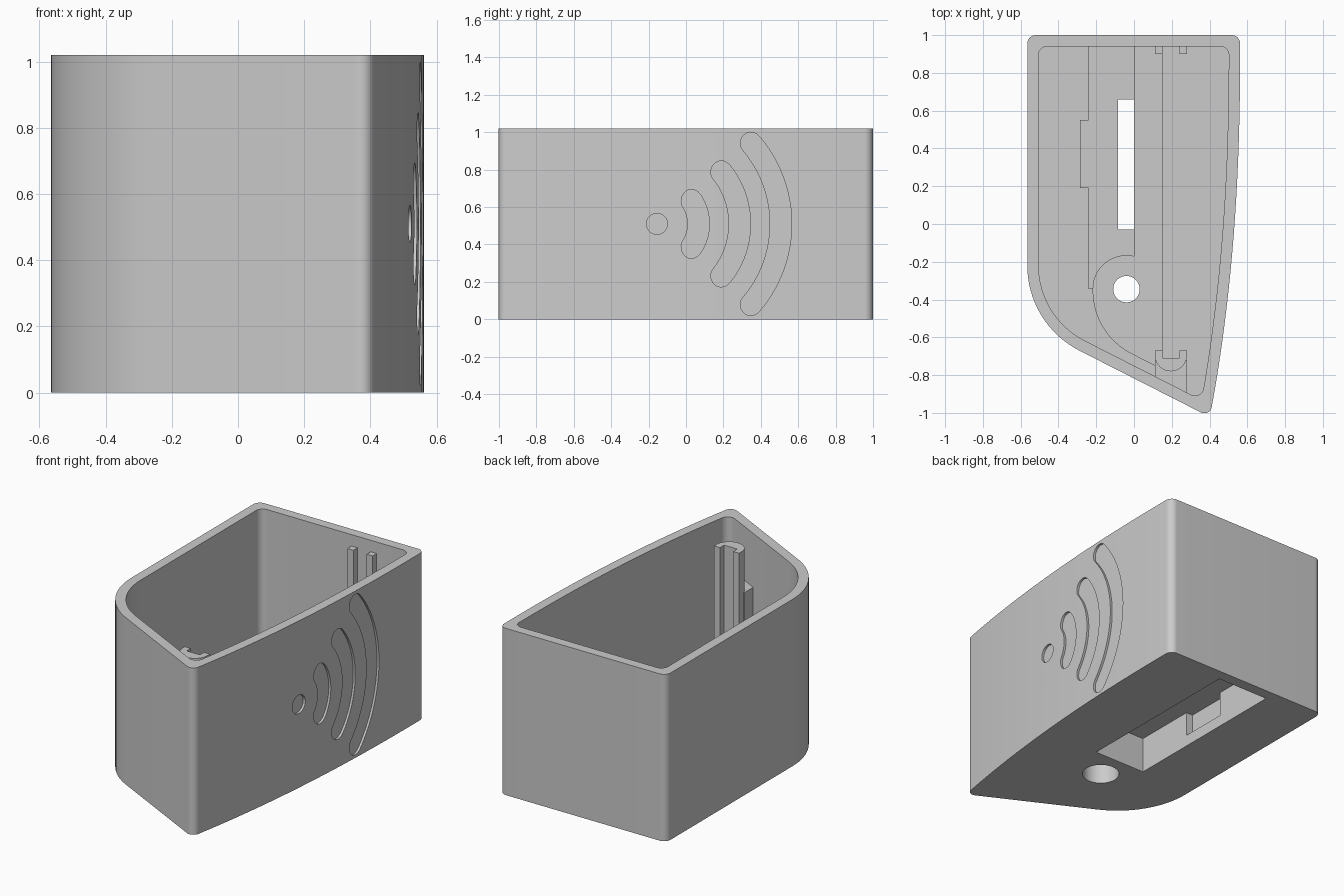
import bpy, bmesh, math
from mathutils import Vector

cube = bpy.data.objects.get("Cube")
if cube:
    bpy.data.objects.remove(cube, do_unlink=True)

grey = bpy.data.materials.new("plain grey")
grey.use_nodes = True
grey.diffuse_color = (0.6, 0.6, 0.6, 1)
grey.node_tree.nodes["Principled BSDF"].inputs["Base Color"].default_value = (0.6, 0.6, 0.6, 1)

HEIGHT, FLOOR, WALL = 1.02, 0.06, 0.06


def make_object(name, bm):
    bmesh.ops.recalc_face_normals(bm, faces=bm.faces)
    mesh = bpy.data.meshes.new(name)
    bm.to_mesh(mesh)
    bm.free()
    mesh.materials.append(grey)
    obj = bpy.data.objects.new(name, mesh)
    bpy.context.collection.objects.link(obj)
    return obj


def prism(name, pts, z0, z1):
    bm = bmesh.new()
    a = [bm.verts.new((x, y, z0)) for x, y in pts]
    b = [bm.verts.new((x, y, z1)) for x, y in pts]
    bm.faces.new(a)
    bm.faces.new(b)
    for i in range(len(a)):
        j = (i + 1) % len(a)
        bm.faces.new((a[i], a[j], b[j], b[i]))
    return make_object(name, bm)


def rect(x0, x1, y0, y1):
    return [(x0, y0), (x1, y0), (x1, y1), (x0, y1)]


def arc(cx, cy, r, a0, a1, n):
    angles = [math.radians(a0 + (a1 - a0) * i / n) for i in range(n + 1)]
    return [(cx + r * math.cos(a), cy + r * math.sin(a)) for a in angles]


def fillet(corners, steps=12):
    """Round each (x, y, radius) corner with a true arc."""
    out = []
    for i, (x, y, r) in enumerate(corners):
        p = Vector((x, y))
        if r == 0:
            out.append((x, y))
            continue
        u = (Vector(corners[i - 1][:2]) - p).normalized()
        v = (Vector(corners[(i + 1) % len(corners)][:2]) - p).normalized()
        half = u.angle(v) / 2
        c = p + (u + v).normalized() * (r / math.sin(half))
        s, e = p + u * (r / math.tan(half)) - c, p + v * (r / math.tan(half)) - c
        a0 = math.atan2(s.y, s.x)
        turn = (math.atan2(e.y, e.x) - a0 + math.pi) % (2 * math.pi) - math.pi
        out += arc(c.x, c.y, r, math.degrees(a0), math.degrees(a0 + turn), steps)
    return out


def inset(corners, d):
    """Move every side of a clockwise loop inwards by d."""
    out = []
    for i, (x, y, r) in enumerate(corners):
        p = Vector((x, y))
        u = (p - Vector(corners[i - 1][:2])).normalized()
        v = (Vector(corners[(i + 1) % len(corners)][:2]) - p).normalized()
        n1, n2 = Vector((u.y, -u.x)), Vector((v.y, -v.x))
        q = p + (n1 + n2) * (d / (1 + n1.dot(n2)))
        out.append((q.x, q.y, max(r - d, 0.045) if r else 0))
    return out


def cut(target, cutter):
    mod = target.modifiers.new("cut", "BOOLEAN")
    mod.operation, mod.solver, mod.object = "DIFFERENCE", "EXACT", cutter
    bpy.context.view_layer.objects.active = target
    bpy.ops.object.modifier_apply(modifier=mod.name)


def side_x(y):
    """Bowed right-hand wall."""
    return 0.562 - 0.0335 * max(0.95 - y, 0) ** 2.3


# Outline, clockwise from the back corner
bow = [(side_x(y), y, 0) for y in [0.85 - 0.1 * i for i in range(18)]]
outline = [(-0.565, 1, 0.045), (0.562, 1, 0.045)] + bow
outline += [(0.402, -1.022, 0.04), (-0.565, -0.53, 0.506)]

# Shell
shell = prism("enclosure_shell", fillet(outline, 16), 0, HEIGHT)
shell_cutters = [prism("cavity_cutter", fillet(inset(outline, WALL), 16), FLOOR, HEIGHT + 0.1)]

# Recess under the floor with a side notch and a slot, and a stepped screw hole
base_cutters = [
    prism("recess_cutter", rect(-0.21, 0.14, -0.17, 0.93), -0.1, 0.22),
    prism("notch_cutter", rect(-0.255, -0.15, 0.22, 0.52), 0.07, 0.22),
    prism("slot_cutter", rect(-0.085, 0, -0.03, 0.66), 0.1, 0.5),
    prism("bore_cutter", arc(-0.04, -0.345, 0.105, 0, 350, 35), -0.1, 0.25),
    prism("hole_cutter", arc(-0.04, -0.345, 0.07, 0, 350, 35), 0.1, 0.5),
]


# Signal symbol: shallow pockets that follow the bowed wall
def pocket(pairs):
    bm = bmesh.new()
    rings = []
    for (y0, z0), (y1, z1) in pairs:
        ring = [(side_x(y0) - 0.014, y0, z0), (side_x(y1) - 0.014, y1, z1), (0.7, y1, z1), (0.7, y0, z0)]
        rings.append([bm.verts.new(p) for p in ring])
    for a, b in zip(rings, rings[1:]):
        for i in range(4):
            j = (i + 1) % 4
            bm.faces.new((a[i], a[j], b[j], b[i]))
    bm.faces.new(rings[0])
    bm.faces.new(rings[-1])
    bmesh.ops.triangulate(bm, faces=bm.faces)
    return make_object("symbol_cutter", bm)


SY, SZ, HALF = -0.155, 0.51, 0.0575
for radius, spread in ((0.2225, 34), (0.4425, 39), (0.6625, 40.7)):
    limit = math.radians(spread)
    caps = [math.radians(a) for a in range(5, 90, 17)]
    start = [(-limit - HALF * math.cos(a) / radius, HALF * math.sin(a)) for a in caps]
    middle = [(limit * (i / 12 - 1), HALF) for i in range(25)]
    stations = start + middle + [(-t, w) for t, w in reversed(start)]
    shell_cutters.append(pocket([[(SY + (radius + s * w) * math.cos(t), SZ + (radius + s * w) * math.sin(t))
                                  for s in (-1, 1)] for t, w in stations]))
dot = [math.radians(a) for a in range(5, 176, 10)]
shell_cutters.append(pocket([[(SY - 0.056 * math.cos(a), SZ + s * 0.056 * math.sin(a)) for s in (-1, 1)]
                             for a in dot]))

# Raised housing over the recess, bulging around the notch
housing_loop = [(-0.24, 0.97), (0.15, 0.97), (0.15, -0.345), (-0.24, -0.345),
                (-0.24, 0.19), (-0.285, 0.19), (-0.285, 0.55), (-0.24, 0.55)]
housing = prism("recess_housing", housing_loop, 0.03, 0.25)

# Higher step along the board, rounded around the screw hole and running to the front wall
step_loop = [(0, 0.97, 0), (0.15, 0.97, 0), (0.15, -0.78, 0), (0.11, -0.75, 0), (-0.24, -0.572, 0.375)]
step_loop += [(x, y, 0) for x, y in reversed(arc(-0.04, -0.345, 0.18, 77, 180, 16))]
board_step = prism("board_step", fillet(step_loop), 0.04, 0.32)

for c in shell_cutters + base_cutters:
    cut(shell, c)
for c in base_cutters:
    cut(housing, c)
    cut(board_step, c)

# Board guides: two rails at the back, a rounded channel on a gusset at the front
rails = [prism("back_rail", rect(x, x + 0.04, 0.9, 0.97), 0.03, 0.95) for x in (0.11, 0.24)]
channel = [(0.11, -0.67), (0.15, -0.67), (0.15, -0.71), (0.24, -0.71), (0.24, -0.67), (0.28, -0.67)]
channel += arc(0.195, -0.695, 0.085, 0, -180, 16)
front_channel = prism("front_channel", channel, 0.03, 0.95)
gusset_loop = [(0.11, -0.72), (0.28, -0.72), (0.28, -0.91), (0.11, -0.825)]
gusset = prism("channel_gusset", gusset_loop, 0.03, 0.69)

for c in shell_cutters + base_cutters:
    bpy.data.objects.remove(c, do_unlink=True)

# Smooth curved walls, keep edges sharp
bpy.ops.object.select_all(action="DESELECT")
for o in [shell, housing, board_step, front_channel, gusset] + rails:
    o.select_set(True)
bpy.context.view_layer.objects.active = shell
bpy.ops.object.shade_smooth_by_angle(angle=math.radians(30))
